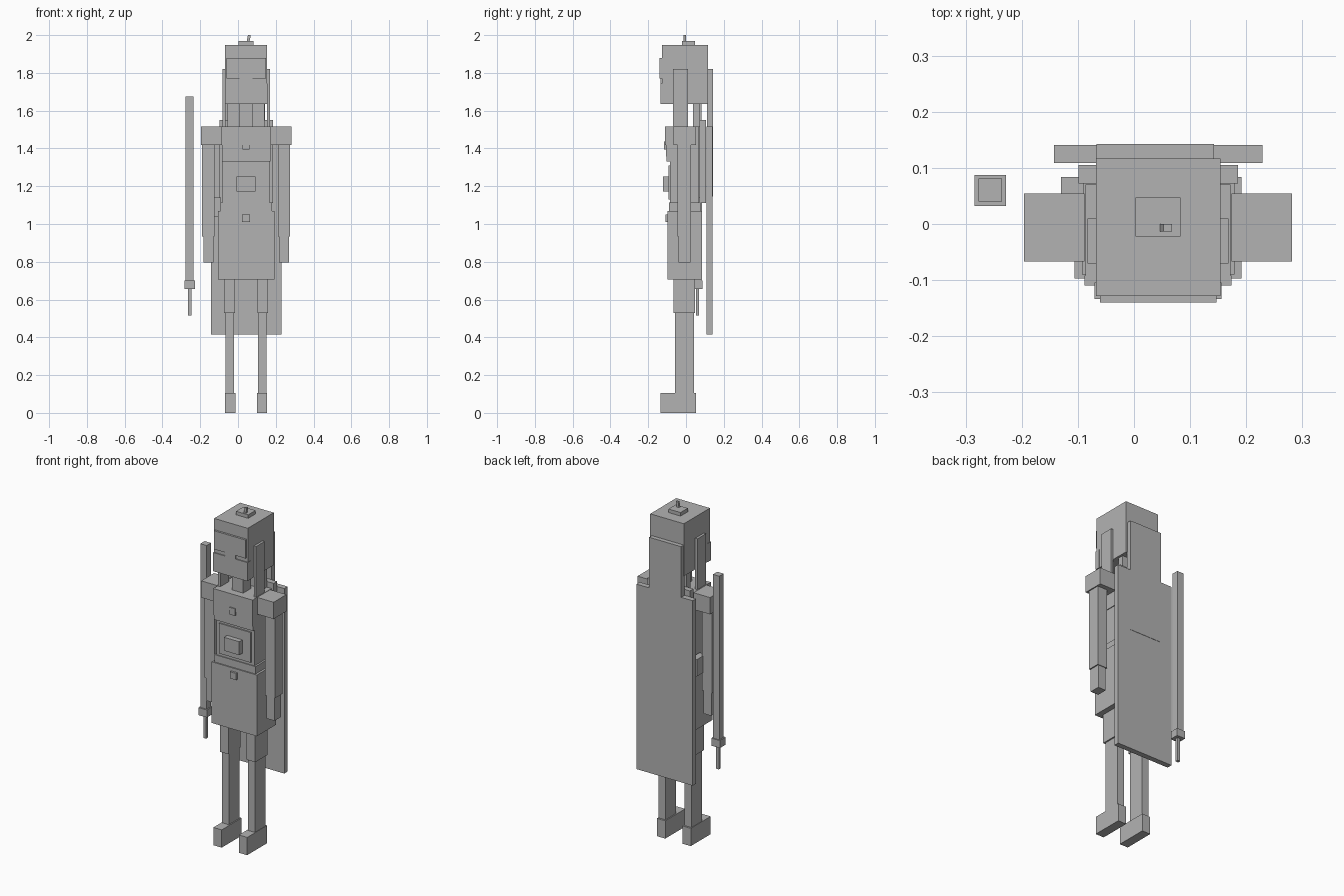
import bpy

cube = bpy.data.objects.get("Cube")
if cube:
    bpy.data.objects.remove(cube, do_unlink=True)

# Single flat grey
grey = bpy.data.materials.new("plain grey")
grey.use_nodes = True
grey.diffuse_color = (0.45, 0.45, 0.45, 1)
grey.node_tree.nodes["Principled BSDF"].inputs["Base Color"].default_value = grey.diffuse_color

# Body centre line, heights of the joints, and relief of the thin plates
MIDDLE = 0.043
ANKLE, KNEE, HIP, WAIST = 0.106, 0.53, 0.705, 1.07
RIBS, SHOULDER, CHIN, CROWN = 1.33, 1.517, 1.634, 1.947
RELIEF = 0.012
FACE, CHEST = -0.128, -0.104


def box(name, width, front, back, bottom, top, centre=MIDDLE, lean=0):
    """Box between the given limits; lean shifts its top sideways."""
    verts = []
    for z, shift in ((bottom, 0), (top, lean)):
        left, right = centre + shift - width / 2, centre + shift + width / 2
        verts += [(left, front, z), (right, front, z), (right, back, z), (left, back, z)]
    faces = [(3, 2, 1, 0), (4, 5, 6, 7)]
    for i in range(4):
        j = (i + 1) % 4
        faces.append((i, j, j + 4, i + 4))
    mesh = bpy.data.meshes.new(name)
    mesh.from_pydata(verts, [], faces)
    mesh.materials.append(grey)
    obj = bpy.data.objects.new(name, mesh)
    bpy.context.collection.objects.link(obj)


def pair(name, offset, **limits):
    """Two boxes mirrored about the body's centre line."""
    for side, sign in (("left", 1), ("right", -1)):
        box(f"{side}_{name}", centre=MIDDLE + sign * offset, **limits)


# Head, face and topknot
box("head", width=0.222, front=FACE, back=0.117, bottom=CHIN, top=CROWN)
box("visor", width=0.208, front=FACE - RELIEF, back=FACE, bottom=1.77, top=1.88)
box("mask", width=0.226, front=FACE - RELIEF / 2, back=CHEST, bottom=CHIN, top=1.745)
box("nose_guard", width=0.07, front=FACE - RELIEF / 2, back=FACE, bottom=1.745, top=1.77)
box("head_cap", width=0.08, front=-0.022, back=0.047, bottom=CROWN, top=1.968)
box("cap_stem", width=0.015, front=-0.013, back=0, bottom=CROWN, top=2, centre=0.05, lean=0.01)
pair("side_panel", offset=0.118, width=0.015, front=-0.07, back=0.01, bottom=1.5, top=1.82)

# Neck
box("neck", width=0.075, front=-0.066, back=0.008, bottom=SHOULDER, top=CHIN)
box("neck_guard", width=0.196, front=0.038, back=0.074, bottom=SHOULDER, top=CHIN)

# Chest and belly
box("chest", width=0.258, front=CHEST, back=0.07, bottom=RIBS, top=SHOULDER)
box("chest_plate", width=0.262, front=CHEST - RELIEF / 2, back=CHEST + RELIEF, bottom=1.417, top=SHOULDER)
box("chest_band", width=0.258, front=CHEST - RELIEF / 4, back=CHEST, bottom=1.357, top=1.417)
box("clasp", width=0.036, front=CHEST - RELIEF, back=CHEST, bottom=1.395, top=1.437)
box("belly", width=0.25, front=-0.085, back=0.07, bottom=WAIST, top=RIBS)
box("belly_panel", width=0.21, front=-0.092, back=-0.085, bottom=1.13, top=1.31)
box("emblem_plate", width=0.1, front=-0.122, back=-0.092, bottom=1.172, top=1.252)
box("back_pack", width=0.284, front=0.072, back=0.105, bottom=1.11, top=1.55)

# Belt and skirt
box("belt", width=0.272, front=-0.09, back=0.076, bottom=WAIST, top=1.114)
box("skirt", width=0.298, front=-0.097, back=0.084, bottom=HIP, top=WAIST)
box("buckle", width=0.042, front=-0.097 - RELIEF, back=-0.097, bottom=1.01, top=1.05)
box("hip_pouch", width=0.04, front=0, back=0.084, bottom=1.04, top=1.14, centre=-0.11)

# Cape with its tall collar
box("cape", width=0.372, front=0.109, back=0.141, bottom=0.414, top=SHOULDER)
box("cape_collar", width=0.21, front=0.111, back=0.143, bottom=1.146, top=1.82, centre=0.038)

# Arms
pair("shoulder", offset=0.185, width=0.108, front=-0.067, back=0.054, bottom=1.417, top=SHOULDER)
pair("arm", offset=0.2, width=0.065, front=-0.045, back=0.027, bottom=0.934, top=1.417)
pair("hand", offset=0.2, width=0.052, front=-0.04, back=0.023, bottom=0.796, top=0.934)

# Legs
pair("thigh", offset=0.088, width=0.058, front=-0.066, back=0.048, bottom=KNEE, top=HIP)
pair("shin", offset=0.086, width=0.046, front=-0.058, back=0.042, bottom=ANKLE, top=KNEE)
pair("foot", offset=0.084, width=0.055, front=-0.134, back=0.053, bottom=0, top=ANKLE)

# Sword held upright beside the body
GRIP = -0.256
box("sword_blade", width=0.042, front=0.04, back=0.081, bottom=0.7, top=1.676, centre=GRIP)
box("sword_guard", width=0.056, front=0.032, back=0.087, bottom=0.655, top=0.7, centre=GRIP)
box("sword_handle", width=0.018, front=0.052, back=0.069, bottom=0.516, top=0.655, centre=GRIP)
